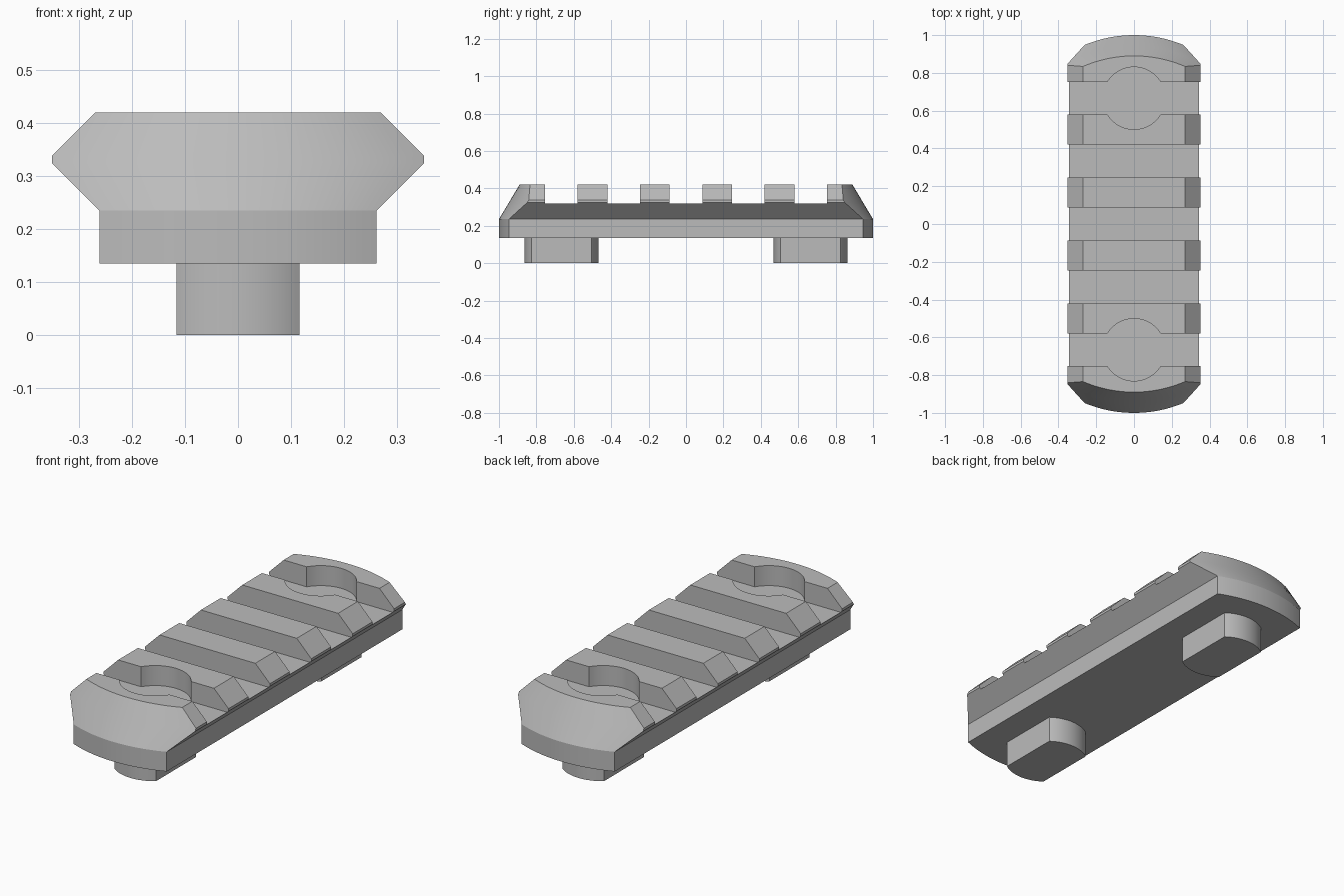
import bpy
import bmesh
import math

cube = bpy.data.objects.get("Cube")
if cube:
    bpy.data.objects.remove(cube, do_unlink=True)

grey = bpy.data.materials.new("grey polymer")
grey.use_nodes = True
grey.diffuse_color = (0.5, 0.5, 0.5, 1)
grey.node_tree.nodes["Principled BSDF"].inputs["Base Color"].default_value = grey.diffuse_color

PITCH = 0.333       # spacing of the cross slots
SLOT = 0.087        # half width of a slot
FLOOR = 0.318       # height of the slot floor
BASE = 0.135        # underside of the rail
END_RADIUS = 0.68   # curve of the rounded ends
STEPS = 24


def make_object(name, bm):
    bmesh.ops.recalc_face_normals(bm, faces=bm.faces)
    mesh = bpy.data.meshes.new(name)
    bm.to_mesh(mesh)
    bm.free()
    obj = bpy.data.objects.new(name, mesh)
    bpy.context.collection.objects.link(obj)
    mesh.materials.append(grey)
    return obj


def prism(name, outline, z0, z1):
    """Extrude an xy outline between two heights."""
    bm = bmesh.new()
    low = [bm.verts.new((x, y, z0)) for x, y in outline]
    high = [bm.verts.new((x, y, z1)) for x, y in outline]
    bm.faces.new(low)
    bm.faces.new(high)
    for i in range(len(low)):
        j = (i + 1) % len(low)
        bm.faces.new((low[i], low[j], high[j], high[i]))
    return make_object(name, bm)


def arc(radius, start, end, cy):
    angles = [start + (end - start) * i / STEPS for i in range(STEPS + 1)]
    return [(radius * math.cos(a), cy + radius * math.sin(a)) for a in angles]


def select_only(obj):
    bpy.ops.object.select_all(action='DESELECT')
    obj.select_set(True)
    bpy.context.view_layer.objects.active = obj


def smooth(obj):
    select_only(obj)
    bpy.ops.object.shade_smooth_by_angle(angle=math.radians(22))


# Rail: dovetail section (half width, height) with curved, sloping ends
section = [(0.262, BASE), (0.262, 0.235), (0.352, 0.325), (0.352, 0.338), (0.27, 0.42)]


def end_y(x, z):
    slope = 0.595 * max(0, z - 0.235)
    return 1 - slope - END_RADIUS + math.sqrt(END_RADIUS ** 2 - x * x)


bm = bmesh.new()
rings = []
for half, z in section:
    xs = [half * (2 * i / STEPS - 1) for i in range(STEPS + 1)]
    back = [bm.verts.new((x, end_y(x, z), z)) for x in xs]
    front = [bm.verts.new((x, -end_y(x, z), z)) for x in reversed(xs)]
    rings.append(back + front)
for low, high in zip(rings, rings[1:]):
    for i in range(len(low)):
        j = (i + 1) % len(low)
        bm.faces.new((low[i], low[j], high[j], high[i]))
bm.faces.new(rings[0])
bm.faces.new(rings[-1])
rail = make_object("rail", bm)

# Cross slots; the outer two widen into round screw seats
for n in range(-2, 3):
    cy = n * PITCH
    outline = [(0.5, cy - SLOT), (0.5, cy + SLOT), (-0.5, cy + SLOT), (-0.5, cy - SLOT)]
    if abs(n) == 2:
        a = math.asin(SLOT / 0.165)
        upper = arc(0.165, a, math.pi - a, cy)
        lower = arc(0.165, math.pi + a, 2 * math.pi - a, cy)
        outline = outline[:2] + upper + outline[2:] + lower
    cutter = prism("slot_cutter", outline, FLOOR, 0.6)
    cutter.hide_render = True
    select_only(rail)
    mod = rail.modifiers.new("slot", 'BOOLEAN')
    mod.operation = 'DIFFERENCE'
    mod.solver = 'EXACT'
    mod.object = cutter
    bpy.ops.object.modifier_apply(modifier=mod.name)
    bpy.data.objects.remove(cutter, do_unlink=True)
smooth(rail)

# Mounting lugs: straight sides with round ends
for name, side in (("front_lug", -1), ("back_lug", 1)):
    cy = side * 2 * PITCH
    a = math.acos(0.116 / 0.198)
    outline = arc(0.198, a, math.pi - a, cy) + arc(0.198, math.pi + a, 2 * math.pi - a, cy)
    smooth(prism(name, outline, 0, BASE))
